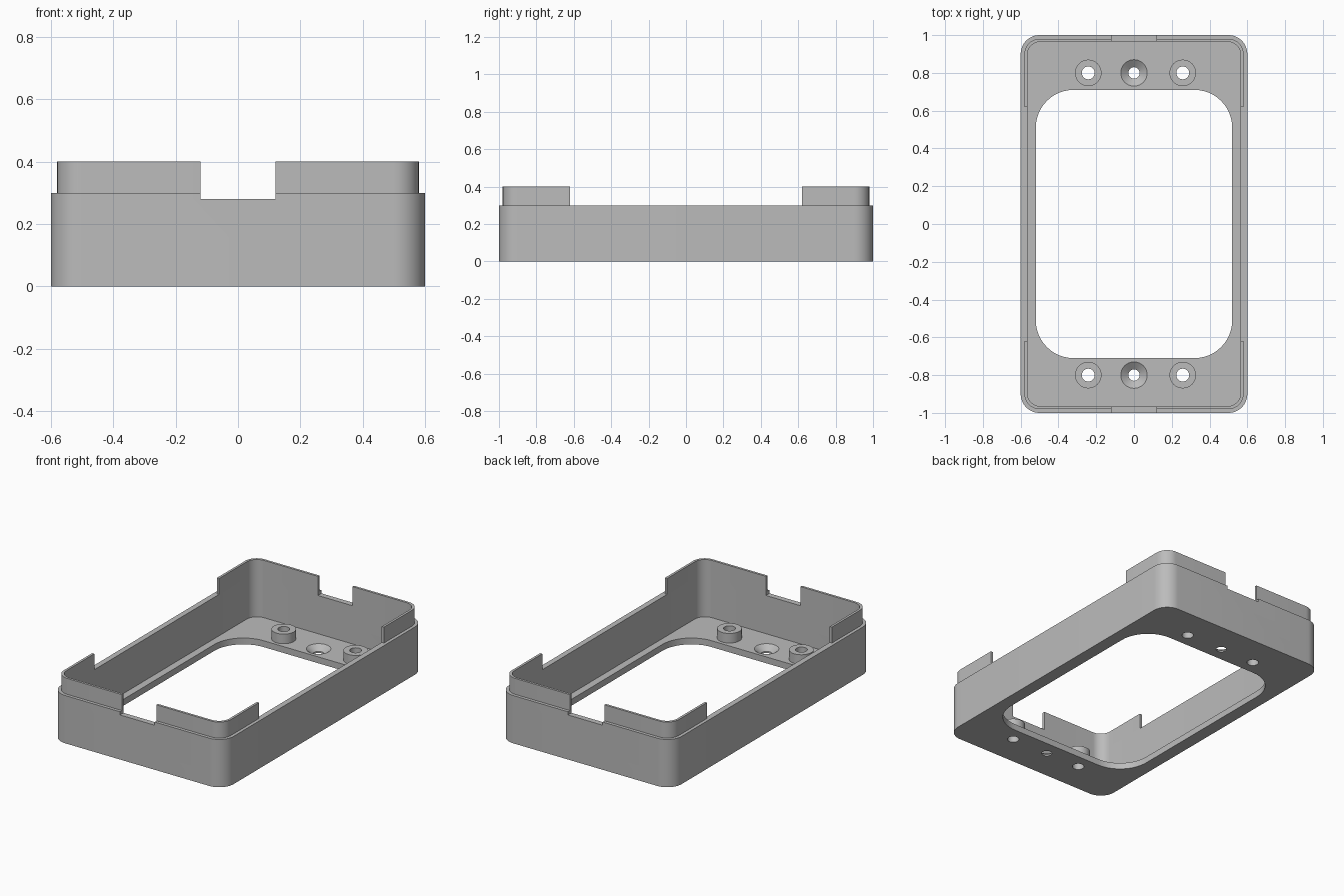
import bpy, bmesh, math
from mathutils import Vector

if "Cube" in bpy.data.objects:
    bpy.data.objects.remove(bpy.data.objects["Cube"], do_unlink=True)

grey = bpy.data.materials.new("plain grey")
grey.use_nodes = True
colour = (0.5, 0.5, 0.5, 1)
grey.diffuse_color = colour
grey.node_tree.nodes["Principled BSDF"].inputs["Base Color"].default_value = colour


def rounded(hx, hy, r, z, steps=12):
    """Rounded rectangle outline at height z."""
    pts = []
    for q, (sx, sy) in enumerate([(1, 1), (-1, 1), (-1, -1), (1, -1)]):
        for i in range(steps + 1):
            a = (q + i / steps) * math.pi / 2
            pts.append(Vector((sx * (hx - r) + r * math.cos(a),
                               sy * (hy - r) + r * math.sin(a), z)))
    return pts


def circle(x, y, r, z, sides=40):
    return [Vector((x + r * math.cos(i * math.tau / sides),
                    y + r * math.sin(i * math.tau / sides), z)) for i in range(sides)]


def loft(name, rings, closed):
    """Skin outlines; either close the section on itself or cap both ends."""
    bm = bmesh.new()
    loops = [[bm.verts.new(p) for p in ring] for ring in rings]
    n = len(loops[0])
    pairs = list(zip(loops, loops[1:]))
    if closed:
        pairs.append((loops[-1], loops[0]))
    else:
        bm.faces.new(loops[0])
        bm.faces.new(loops[-1])
    for a, b in pairs:
        for i in range(n):
            j = (i + 1) % n
            bm.faces.new((a[i], a[j], b[j], b[i]))
    bmesh.ops.recalc_face_normals(bm, faces=bm.faces)
    mesh = bpy.data.meshes.new(name)
    bm.to_mesh(mesh)
    bm.free()
    mesh.materials.append(grey)
    obj = bpy.data.objects.new(name, mesh)
    bpy.context.collection.objects.link(obj)
    return obj


def box(hx, hy, z0, z1):
    corners = [(-hx, -hy), (hx, -hy), (hx, hy), (-hx, hy)]
    return loft("cutter", [[Vector((x, y, z)) for x, y in corners] for z in (z0, z1)], False)


def activate(obj):
    bpy.ops.object.select_all(action="DESELECT")
    obj.select_set(True)
    bpy.context.view_layer.objects.active = obj


def cut(obj, cutters):
    for c in cutters:
        mod = obj.modifiers.new("cut", "BOOLEAN")
        mod.operation, mod.solver, mod.object = "DIFFERENCE", "EXACT", c
        activate(obj)
        bpy.ops.object.modifier_apply(modifier=mod.name)
        bpy.data.objects.remove(c, do_unlink=True)


FLOOR, RIM, TOP = 0.04, 0.30, 0.40
BOSS_TOP, BORE, END_Y = 0.10, 0.034, 0.80
BOSS_X = (-0.242, 0.258)

# Tray with walls and a large rounded opening in its floor
tray = loft("tray", [
    rounded(0.52, 0.71, 0.2, 0), rounded(0.6, 1, 0.1, 0),
    rounded(0.6, 1, 0.1, RIM), rounded(0.565, 0.965, 0.07, RIM),
    rounded(0.565, 0.965, 0.07, FLOOR), rounded(0.52, 0.71, 0.2, FLOOR)], True)

# Thin raised lip, kept only around the corners
lip = loft("corner_lips", [
    rounded(0.58, 0.98, 0.08, RIM), rounded(0.58, 0.98, 0.08, TOP),
    rounded(0.565, 0.965, 0.07, TOP), rounded(0.565, 0.965, 0.07, RIM)], True)
cut(lip, [box(0.12, 1.2, 0.2, 0.5), box(0.8, 0.62, 0.2, 0.5)])

# End notches, screw holes and countersunk centre holes
cutters = [box(0.12, 1.2, 0.28, 0.5)]
parts = [tray, lip]
for end, y in (("front", -END_Y), ("back", END_Y)):
    cutters.append(loft("cutter", [
        circle(0, y, 0.03, -0.02), circle(0, y, 0.03, 0.01),
        circle(0, y, 0.07, FLOOR), circle(0, y, 0.078, FLOOR + 0.006)], False))
    for side, x in zip(("right", "left"), BOSS_X):
        cutters.append(loft("cutter", [circle(x, y, BORE, -0.02),
                                       circle(x, y, BORE, 0.07)], False))
        # Hollow screw boss standing on the floor
        parts.append(loft(f"{end}_{side}_boss", [
            circle(x, y, 0.07, FLOOR), circle(x, y, 0.07, BOSS_TOP),
            circle(x, y, BORE, BOSS_TOP), circle(x, y, BORE, FLOOR)], True))
cut(tray, cutters)

for obj in parts:
    activate(obj)
    bpy.ops.object.shade_smooth_by_angle(angle=math.radians(30))
